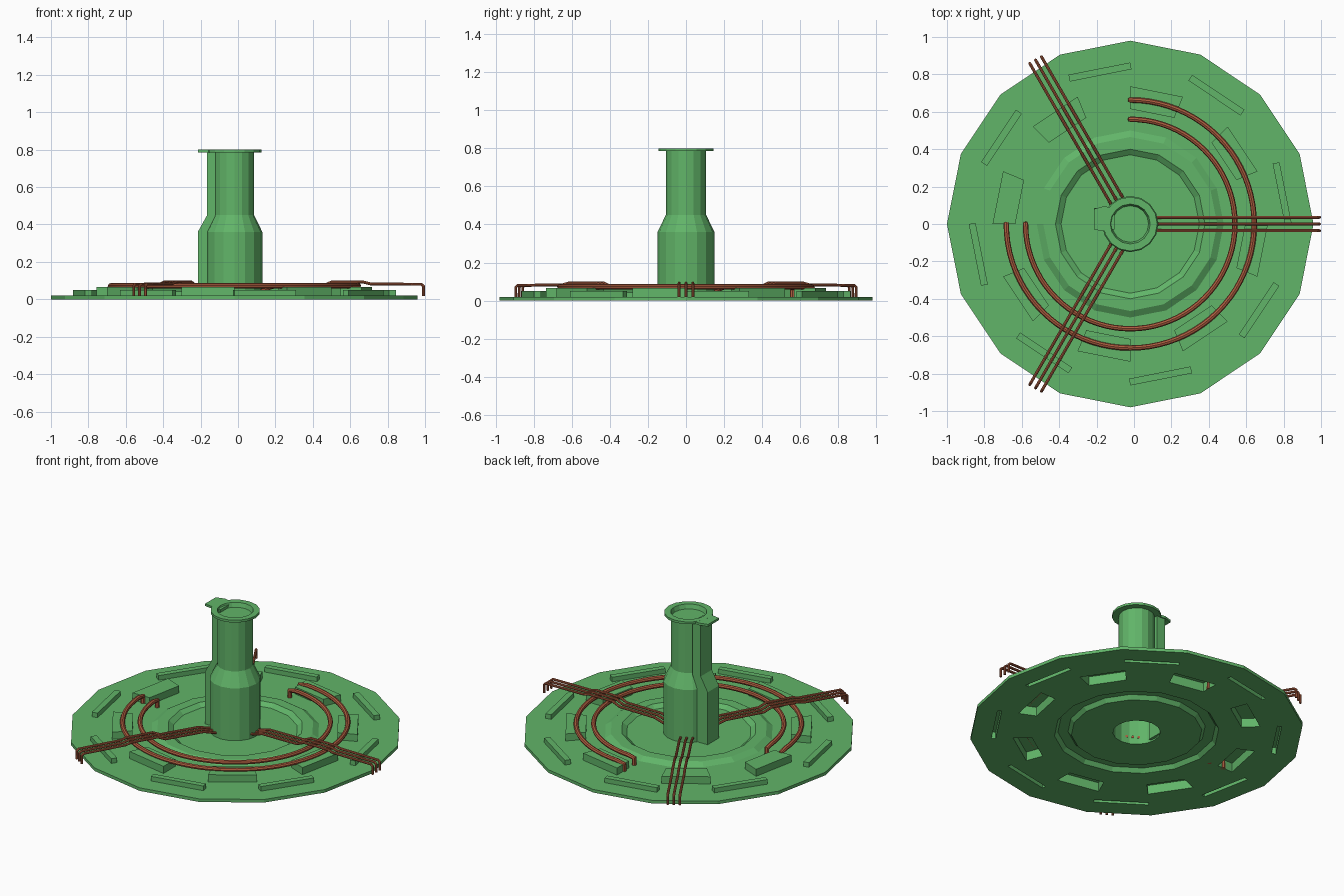
import bpy, bmesh
from math import sin, cos, radians, pi

if "Cube" in bpy.data.objects:
    bpy.data.objects.remove(bpy.data.objects["Cube"])

CX = -0.02   # axis of the disc and tube
SIDES = 16


def material(name, rgb):
    m = bpy.data.materials.new(name)
    m.diffuse_color = (*rgb, 1)
    m.use_nodes = True
    m.node_tree.nodes["Principled BSDF"].inputs["Base Color"].default_value = m.diffuse_color
    return m


GREEN = material("green", (0.12, 0.46, 0.14))
COPPER = material("copper", (0.42, 0.11, 0.05))


def finish(name, bm, mat=GREEN):
    bmesh.ops.recalc_face_normals(bm, faces=bm.faces)
    me = bpy.data.meshes.new(name)
    bm.to_mesh(me)
    bm.free()
    me.materials.append(mat)
    ob = bpy.data.objects.new(name, me)
    ob.location.x = CX
    bpy.context.collection.objects.link(ob)
    return ob


def lathe(name, profile):
    """Closed (r, z) profile turned around z; r = 0 points become poles."""
    bm = bmesh.new()
    rings = []
    for i in range(SIDES):
        a = 2 * pi * i / SIDES
        rings.append([bm.verts.new((r * cos(a), r * sin(a), z)) for r, z in profile])
    n = len(profile)
    for i in range(SIDES):
        p, q = rings[i], rings[(i + 1) % SIDES]
        for j in range(n):
            k = (j + 1) % n
            if profile[j][0] or profile[k][0]:
                bm.faces.new((p[j], q[j], q[k], p[k]))
    bmesh.ops.remove_doubles(bm, verts=bm.verts, dist=1e-5)
    return finish(name, bm)


def prism(bm, bottom, offset):
    """Extrude a polygon of 3D points along an offset."""
    f = bm.faces.new([bm.verts.new(p) for p in bottom])
    ext = bmesh.ops.extrude_face_region(bm, geom=[f], use_keep_orig=True)
    bmesh.ops.translate(bm, vec=offset,
                        verts=[v for v in ext["geom"] if isinstance(v, bmesh.types.BMVert)])


def vents(name, inset, z0, top_drop):
    """Eight outer slots and eight inner wedges; inset makes the hollow below."""
    bm = bmesh.new()
    for k in range(8):
        for deg, r0, r1, w0, w1, top in ((11.25, 0.81, 0.847, 0.168, 0.168, 0.05),
                                         (33.75, 0.603, 0.722, 0.12, 0.144, 0.066)):
            a = radians(deg + 45 * k)
            pts = [(r0 + inset, -w0 + inset), (r1 - inset, -w1 + inset),
                   (r1 - inset, w1 - inset), (r0 + inset, w0 - inset)]
            prism(bm, [(r * cos(a) - t * sin(a), r * sin(a) + t * cos(a), z0)
                       for r, t in pts], (0, 0, top - top_drop - z0))
    return finish(name, bm)


# Disc with a pressed-up ring
disc = lathe("disc", [(0.145, 0), (0.385, 0), (0.405, 0.025), (0.465, 0.025), (0.485, 0),
                      (0.98, 0), (0.98, 0.02), (0.50, 0.02), (0.465, 0.042),
                      (0.40, 0.042), (0.37, 0.02), (0.145, 0.02)])

# Hollow raised vents pressed out of the disc
for op, tool in (("UNION", vents("vent_blocks", 0, 0.01, 0)),
                 ("DIFFERENCE", vents("vent_cavities", 0.006, -0.02, 0.008))):
    tool.hide_render = True
    mod = disc.modifiers.new(op, "BOOLEAN")
    mod.operation, mod.object, mod.solver = op, tool, "EXACT"
    bpy.context.view_layer.objects.active = disc
    bpy.ops.object.modifier_apply(modifier=mod.name)
    bpy.data.objects.remove(tool)

# Stepped centre tube with flange, closed near the top
lathe("centre_tube", [(0.14, 0), (0.15, 0), (0.15, 0.36), (0.106, 0.45), (0.106, 0.785),
                      (0.145, 0.785), (0.145, 0.80), (0.107, 0.80), (0.098, 0.772), (0, 0.772),
                      (0, 0.764), (0.097, 0.764), (0.097, 0.45), (0.14, 0.36)])

# Key rib down the left of the tube
bm = bmesh.new()
prism(bm, [(x, -0.03, z) for x, z in ((-0.195, 0.01), (-0.195, 0.36), (-0.145, 0.45),
                                      (-0.145, 0.79), (-0.085, 0.79), (-0.085, 0.45),
                                      (-0.12, 0.36), (-0.12, 0.01))], (0, 0.115, 0))
finish("tube_rib", bm)

# Tab on the flange
bm = bmesh.new()
prism(bm, [(x, y, 0.785) for x, y in ((-0.195, -0.03), (-0.13, -0.04), (-0.107, 0.03),
                                      (-0.11, 0.09), (-0.14, 0.095), (-0.195, 0.08))],
      (0, 0, 0.0145))
finish("flange_tab", bm)


def wire(name, points, radius):
    cu = bpy.data.curves.new(name, "CURVE")
    cu.dimensions = "3D"
    cu.bevel_depth, cu.bevel_resolution = radius, 2
    cu.use_fill_caps = True
    sp = cu.splines.new("POLY")
    sp.points.add(len(points) - 1)
    for p, co in zip(sp.points, points):
        p.co = (*co, 1)
    cu.materials.append(COPPER)
    ob = bpy.data.objects.new(name, cu)
    ob.location.x = CX
    bpy.context.collection.objects.link(ob)
    bpy.ops.object.select_all(action="DESELECT")
    ob.select_set(True)
    bpy.context.view_layer.objects.active = ob
    bpy.ops.object.convert(target="MESH")
    bpy.ops.object.shade_smooth_by_angle()


# Two copper arcs sweeping three quarters round, ends bent down into the disc
for name, r in (("inner_arc", 0.56), ("outer_arc", 0.663)):
    angles = [radians(90 - 270 * i / 60) for i in range(61)]
    pts = [(r * cos(a), r * sin(a), 0.072) for a in angles]
    start, end = (0, r, 0), (-r, 0, 0)
    wire(name, [start, (0, r, 0.064)] + pts[1:-1] + [(-r, 0, 0.064), end], 0.0145)

# Three bundles of radial wires hopping over the arcs
PATH = [(0.13, 0.045), (0.16, 0.05), (0.22, 0.068), (0.47, 0.07), (0.52, 0.092), (0.69, 0.092),
        (0.73, 0.082), (1.0, 0.08), (1.012, 0.07), (1.012, 0.018)]
for g in range(3):
    a = 2 * pi * g / 3
    for i in (-1, 0, 1):
        t = 0.036 * i
        wire(f"radial_wire_{g + 1}_{i + 2}",
             [(r * cos(a) - t * sin(a), r * sin(a) + t * cos(a), z) for r, z in PATH], 0.008)
